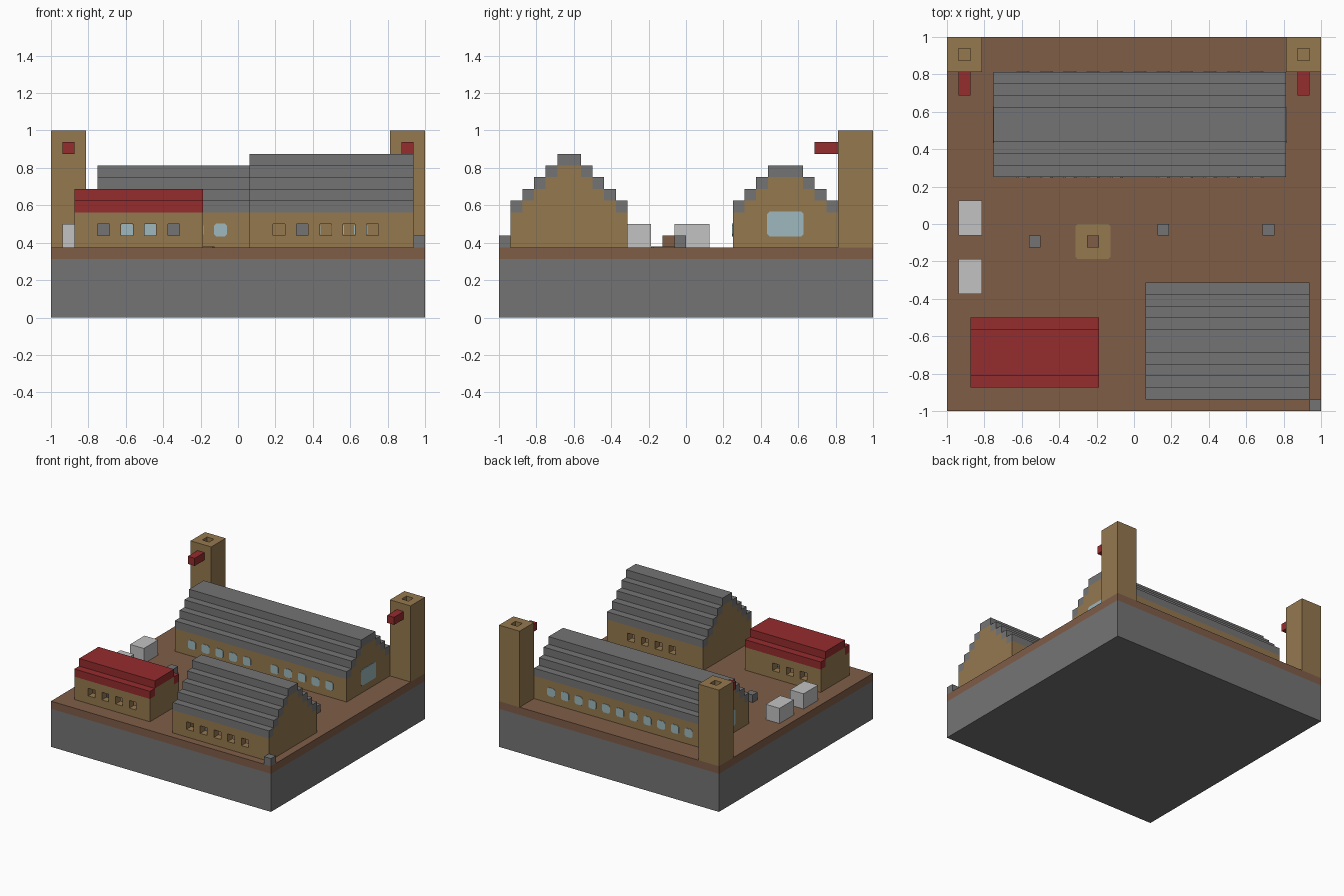
import bpy, bmesh
from mathutils import Vector

U = 1 / 16          # one block of the build
GROUND, EAVE = 6, 9  # block levels of the yard and of the eaves

if "Cube" in bpy.data.objects:
    bpy.data.objects.remove(bpy.data.objects["Cube"])


def material(name, r, g, b):
    m = bpy.data.materials.new(name)
    m.use_nodes = True
    m.diffuse_color = (r, g, b, 1)
    m.node_tree.nodes["Principled BSDF"].inputs["Base Color"].default_value = (r, g, b, 1)
    return m


STONE = material("stone grey", .175, .175, .175)
EARTH = material("earth brown", .215, .11, .064)
WOOD = material("tan wood", .30, .19, .078)
RED = material("red", .30, .025, .027)
GLASS = material("pale blue glass", .34, .48, .51)
WHITE = material("pale grey", .54, .54, .54)


def finish(name, bm, mat):
    bmesh.ops.recalc_face_normals(bm, faces=bm.faces)
    mesh = bpy.data.meshes.new(name)
    bm.to_mesh(mesh)
    bm.free()
    mesh.materials.append(mat)
    ob = bpy.data.objects.new(name, mesh)
    bpy.context.collection.objects.link(ob)
    return ob


def add_box(bm, x, y, z):
    """Add a box from (low, high) block ranges."""
    verts = bmesh.ops.create_cube(bm, size=1)["verts"]
    for v in verts:
        v.co = Vector([(a + (b - a) * (c + .5)) * U for (a, b), c in zip((x, y, z), v.co)])
    return verts


def box(name, x, y, z, mat):
    bm = bmesh.new()
    add_box(bm, x, y, z)
    return finish(name, bm, mat)


def plate(name, x, y, z, axis, mat):
    """Thin plate with clipped corners, facing along the given axis."""
    bm = bmesh.new()
    add_box(bm, x, y, z)
    edges = [e for e in bm.edges
             if abs((e.verts[0].co - e.verts[1].co).normalized()[axis]) > .9]
    bmesh.ops.bevel(bm, geom=edges, offset=.2 * U, segments=1, affect='EDGES')
    return finish(name, bm, mat)


def cut(ob, x, y, z):
    cutter = box("cutter", x, y, z, ob.data.materials[0])
    cutter.hide_render = True
    mod = ob.modifiers.new("cut", 'BOOLEAN')
    mod.operation, mod.solver, mod.object = 'DIFFERENCE', 'EXACT', cutter
    bpy.context.view_layer.objects.active = ob
    bpy.ops.object.modifier_apply(modifier=mod.name)
    bpy.data.objects.remove(cutter)


def building(name, x, y, rise, roof_mat):
    """Hollow gabled walls with a stepped roof, one block per step."""
    x0, x1 = x
    y0, y1 = y
    # stepped gable outline
    outline = [(y0, GROUND)]
    for i in range(rise + 1):
        outline += [(y0 + i, EAVE + i), (y0 + i + 1, EAVE + i)]
    outline.pop()
    outline += [(y0 + y1 - a, b) for a, b in reversed(outline)]
    bm = bmesh.new()
    face = bm.faces.new([bm.verts.new((x0 * U, a * U, b * U)) for a, b in outline])
    new = bmesh.ops.extrude_face_region(bm, geom=[face])["geom"]
    bmesh.ops.translate(bm, vec=((x1 - x0) * U, 0, 0),
                        verts=[g for g in new if isinstance(g, bmesh.types.BMVert)])
    walls = finish(name + "_walls", bm, WOOD)
    cut(walls, (x0 + 1, x1 - 1), (y0 + 1, y1 - 1), (GROUND - .5, EAVE))
    # roof courses and ridge
    bm = bmesh.new()
    for i in range(rise):
        for a in (y0 + i, y1 - i - 1):
            add_box(bm, x, (a, a + 1), (EAVE + i, EAVE + i + 1))
    add_box(bm, x, (y0 + rise, y1 - rise), (EAVE + rise, EAVE + rise + 1))
    finish(name + "_roof", bm, roof_mat)
    return walls


def window_holes(walls, columns, wall_y):
    for c in columns:
        cut(walls, (c, c + 1), (wall_y - .3, wall_y + 1.3), (7, 8))


# Ground slab
box("stone_base", (-16, 16), (-16, 16), (0, 5), STONE)
box("earth_layer", (-16, 16), (-16, 16), (5, GROUND), EARTH)

# Long hall with flush glass windows
T = .06
building("long_hall", (-12, 13), (4, 13), 3, STONE)
for c in range(-10, 11, 2):
    if c:
        plate("hall_front_window", (c - T, c + 1 + T), (4 - T, 4), (7 - T, 8 + T), 1, GLASS)
    plate("hall_back_window", (c - T, c + 1 + T), (13, 13 + T), (7 - T, 8 + T), 1, GLASS)
for a in (-12 - T, 13):
    plate("hall_end_window", (a, a + T), (7 - T, 10 + T), (7 - T, 9 + T), 0, GLASS)

# Tall house with open windows
house = building("tall_house", (1, 15), (-15, -5), 4, STONE)
window_holes(house, range(3, 12, 2), -15)
window_holes(house, range(5, 12, 2), -6)
box("house_stove", (5, 6), (-14, -13), (GROUND, 8), STONE)

# Small house with red roof
cottage = building("red_roof_house", (-14, -3), (-14, -8), 1, RED)
window_holes(cottage, range(-12, -5, 2), -14)
window_holes(cottage, range(-12, -7, 2), -9)
for c in (-12, -6):
    box("cottage_stove", (c, c + 1), (-12, -11), (GROUND, 8), STONE)

# Corner towers with a top opening and a red flag
for side in (-1, 1):
    def span(a, b):
        return sorted((a * side, b * side))
    tower = box("tower", span(13, 16), (13, 16), (GROUND, 16), WOOD)
    cut(tower, span(14, 15), (14, 15), (15, 17))
    box("tower_flag", span(14, 15), (11, 13), (14, 15), RED)

# Pale crates
for a in (-6, -1):
    box("crate", (-15, -13), (a, a + 3), (GROUND, 8), WHITE)

# Yard patch with a small stump
plate("yard_patch", (-5, -2), (-3, 0), (GROUND, GROUND + T), 2, WOOD)
box("stump", (-4, -3), (-2, -1), (GROUND, 7), EARTH)

# Loose stones
for a, b in ((2, -1), (11, -1), (-9, -2), (15, -16)):
    box("stone_block", (a, a + 1), (b, b + 1), (GROUND, 7), STONE)
